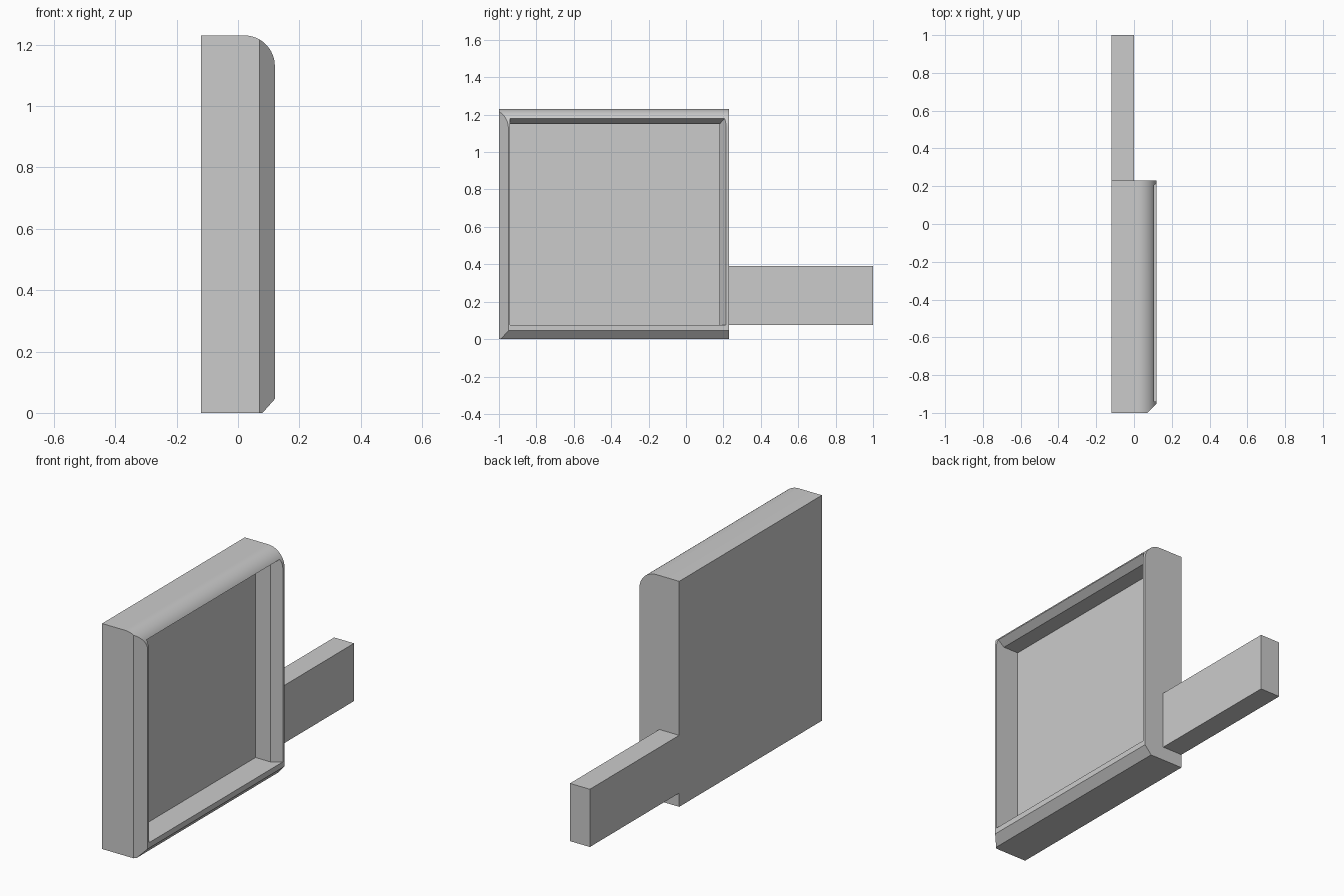
import bpy, bmesh, math

cube = bpy.data.objects.get("Cube")
if cube:
    bpy.data.objects.remove(cube, do_unlink=True)

grey = bpy.data.materials.new("plain grey")
grey.use_nodes = True
grey.diffuse_color = (0.6, 0.6, 0.6, 1)
grey.node_tree.nodes["Principled BSDF"].inputs["Base Color"].default_value = (0.6, 0.6, 0.6, 1)

BACK, FRONT = 0.23, -1.0      # y ends of the tray
HALF, TOP = 0.12, 1.23        # half depth and height


def loft(bm, rings):
    """Closed solid through rings with equal point counts."""
    loops = [[bm.verts.new(p) for p in ring] for ring in rings]
    n = len(loops[0])
    for a, b in zip(loops, loops[1:]):
        for i in range(n):
            j = (i + 1) % n
            bm.faces.new((a[i], a[j], b[j], b[i]))
    bm.faces.new(loops[0][::-1])
    bm.faces.new(loops[-1])
    bmesh.ops.recalc_face_normals(bm, faces=bm.faces)


def finish(name, bm):
    mesh = bpy.data.meshes.new(name)
    bm.to_mesh(mesh)
    bm.free()
    mesh.materials.append(grey)
    obj = bpy.data.objects.new(name, mesh)
    bpy.context.collection.objects.link(obj)
    return obj


# Tray body: side profile with a rounded top edge and chamfered bottom edge
radius, steps = 0.10, 16
profile = [(-HALF, 0), (0.08, 0), (HALF, 0.045)]
for i in range(steps + 1):
    a = math.pi / 2 * i / steps
    profile.append((HALF - radius + radius * math.cos(a),
                    TOP - radius + radius * math.sin(a)))
profile.append((-HALF, TOP))
bm = bmesh.new()
loft(bm, [[(x, y, z) for x, z in profile] for y in (FRONT, BACK)])

# Chamfer on the front upright edge
cut = bmesh.ops.bisect_plane(bm, geom=bm.verts[:] + bm.edges[:] + bm.faces[:],
                             plane_co=(0.07, FRONT, 0), plane_no=(1, -1, 0),
                             clear_outer=True)
edges = [e for e in cut["geom_cut"] if isinstance(e, bmesh.types.BMEdge)]
bmesh.ops.holes_fill(bm, edges=edges)
bmesh.ops.recalc_face_normals(bm, faces=bm.faces)
tray = finish("tray_body", bm)

# Recess: straight walls that flare at the mouth on the back and top sides
rings = []
for x, flare in ((-0.02, 0), (0.07, 0), (0.14, 0.07)):
    back, top = 0.18 + flare * 0.7, 1.15 + flare * 0.8
    rings.append([(x, -0.94, 0.075), (x, back, 0.075),
                  (x, back, top), (x, -0.94, top)])
bm = bmesh.new()
loft(bm, rings)
cutter = finish("recess_cutter", bm)
cutter.hide_render = True

mod = tray.modifiers.new("recess", 'BOOLEAN')
mod.operation = 'DIFFERENCE'
mod.solver = 'EXACT'
mod.object = cutter
bpy.ops.object.select_all(action='DESELECT')
tray.select_set(True)
bpy.context.view_layer.objects.active = tray
bpy.ops.object.modifier_apply(modifier=mod.name)
bpy.data.objects.remove(cutter, do_unlink=True)
bpy.ops.object.shade_smooth_by_angle(angle=math.radians(20))

# Handle: plain bar behind the tray, flush with its closed side
bm = bmesh.new()
loft(bm, [[(-HALF, y, 0.075), (0, y, 0.075), (0, y, 0.39), (-HALF, y, 0.39)]
          for y in (BACK, 1.0)])
finish("handle", bm)
